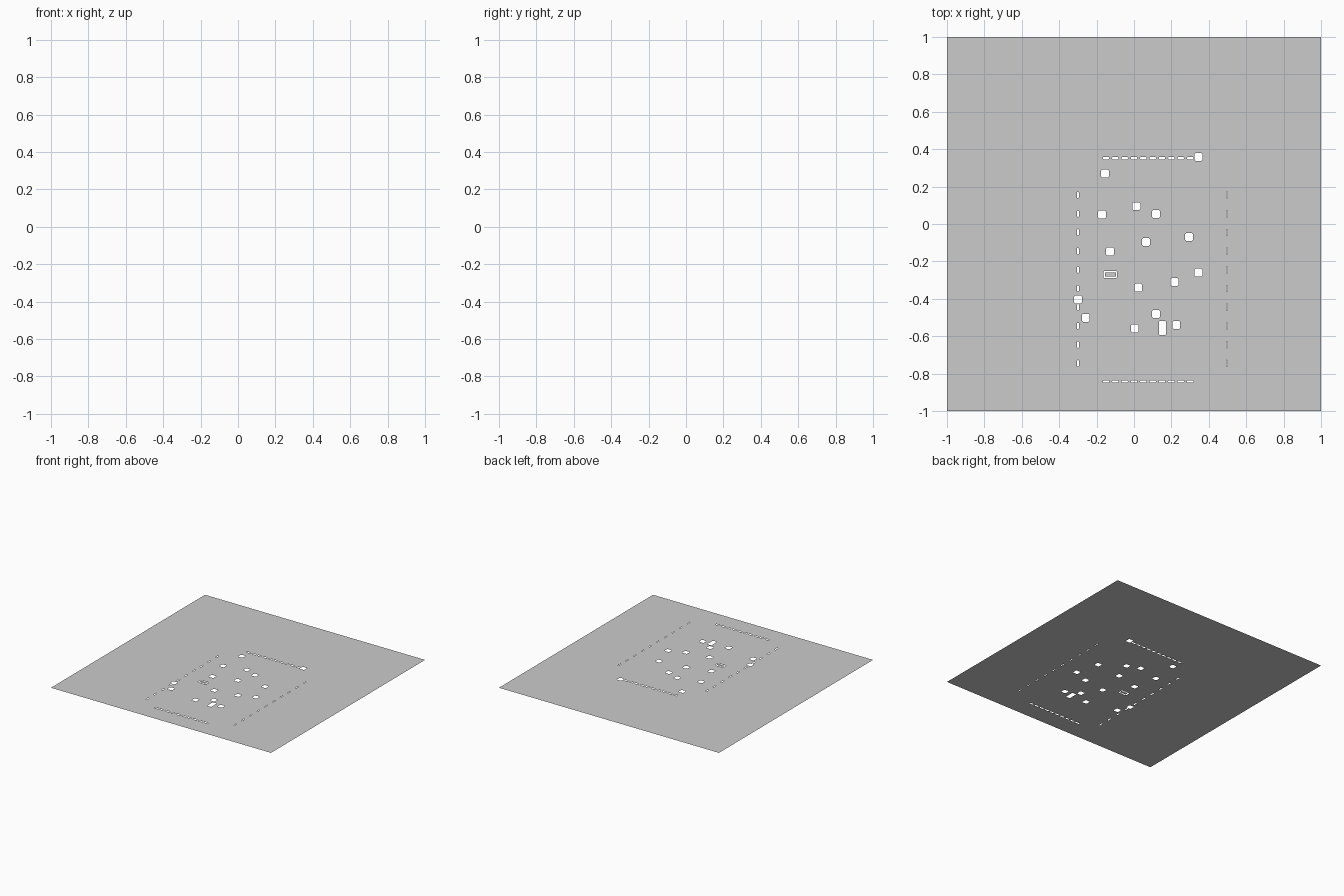
import bpy

if "Cube" in bpy.data.objects:
    bpy.data.objects.remove(bpy.data.objects["Cube"])


def rect(x, y, w, h, c=0.0):
    """Outline of a rectangle, corners optionally clipped by c."""
    a, b = w / 2, h / 2
    if c == 0:
        pts = [(-a, -b), (a, -b), (a, b), (-a, b)]
    else:
        pts = [(-a + c, -b), (a - c, -b), (a, -b + c), (a, b - c),
               (a - c, b), (-a + c, b), (-a, b - c), (-a, -b + c)]
    return [(x + px, y + py) for px, py in pts]


def flat_sheet(name, loops):
    """Zero-thickness filled sheet; inner loops become holes."""
    cu = bpy.data.curves.new(name + "_outline", 'CURVE')
    cu.dimensions = '2D'
    cu.fill_mode = 'BOTH'
    for pts in loops:
        s = cu.splines.new('POLY')
        s.points.add(len(pts) - 1)
        for p, (x, y) in zip(s.points, pts):
            p.co = (x, y, 0, 1)
        s.use_cyclic_u = True
    tmp = bpy.data.objects.new(name + "_outline", cu)
    bpy.context.collection.objects.link(tmp)
    dg = bpy.context.evaluated_depsgraph_get()
    me = bpy.data.meshes.new_from_object(tmp.evaluated_get(dg))
    bpy.data.objects.remove(tmp)
    # keep every face pointing up
    if me.polygons and me.polygons[0].normal.z < 0:
        me.flip_normals()
    me.name = name
    ob = bpy.data.objects.new(name, me)
    bpy.context.collection.objects.link(ob)
    return ob


loops = [rect(0, 0, 2, 2)]

# dashed rows of slots on the four sides
for i in range(10):
    x = -0.15 + 0.05 * i
    y = 0.155 - 0.1 * i
    loops.append(rect(x, 0.352, 0.034, 0.012, 0.003))
    loops.append(rect(x, -0.842, 0.034, 0.012, 0.003))
    loops.append(rect(-0.30, y, 0.010, 0.034, 0.003))
    loops.append(rect(0.497, y, 0.006, 0.034, 0.002))

# scattered small openings
for x, y in [(0.344, 0.358), (-0.155, 0.27), (0.013, 0.095), (0.118, 0.054),
             (-0.172, 0.051), (0.294, -0.069), (0.064, -0.096),
             (-0.129, -0.147), (0.344, -0.26), (0.217, -0.31),
             (0.023, -0.34), (-0.30, -0.404), (-0.258, -0.502),
             (0.118, -0.481), (0.226, -0.54), (0.004, -0.558)]:
    loops.append(rect(x, y, 0.042, 0.042, 0.006))

# tall opening and wide opening
loops.append(rect(0.152, -0.556, 0.037, 0.075, 0.003))
loops.append(rect(-0.127, -0.27, 0.074, 0.040, 0.006))

flat_sheet("perforated_plate", loops)
# small island inside the wide opening
flat_sheet("opening_island", [rect(-0.125, -0.27, 0.058, 0.021)])
